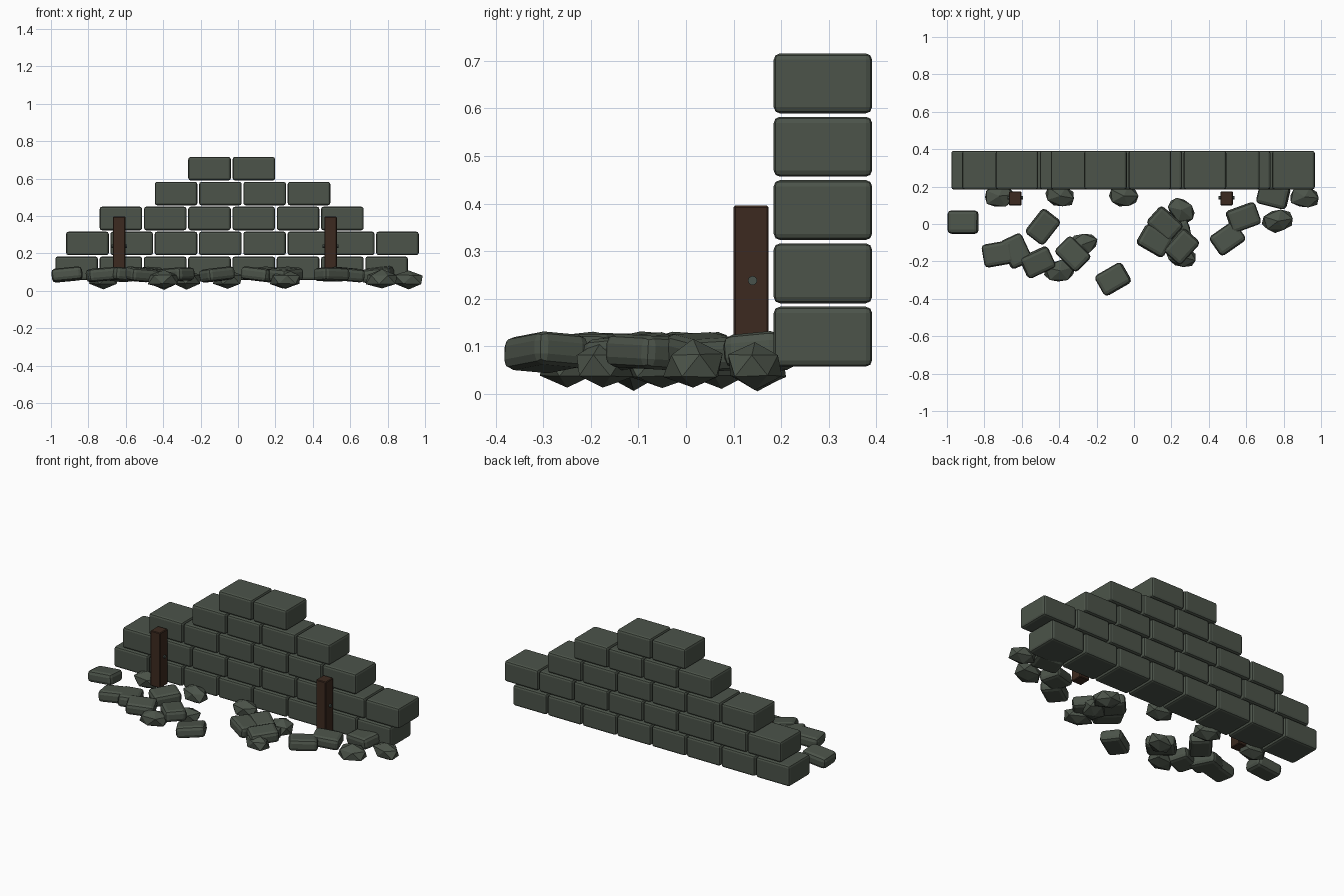
import bpy, bmesh, math, random
from mathutils import Matrix, Vector, Euler

if "Cube" in bpy.data.objects:
    bpy.data.objects.remove(bpy.data.objects["Cube"])

random.seed(4)


def material(name, rgb):
    m = bpy.data.materials.new(name)
    m.diffuse_color = (*rgb, 1)
    m.use_nodes = True
    m.node_tree.nodes["Principled BSDF"].inputs["Base Color"].default_value = m.diffuse_color
    return m


STONE = material("grey green stone", (0.072, 0.088, 0.068))
WOOD = material("dark wood", (0.046, 0.023, 0.014))
METAL = material("dull metal", (0.066, 0.085, 0.073))


def finish(bm, name, mat):
    me = bpy.data.meshes.new(name)
    bm.to_mesh(me)
    bm.free()
    me.materials.append(mat)
    ob = bpy.data.objects.new(name, me)
    bpy.context.collection.objects.link(ob)
    return ob


def block(name, loc, size, mat, bevel, rot=(0, 0, 0), segments=2):
    """Box with softened edges."""
    bm = bmesh.new()
    bmesh.ops.create_cube(bm, size=1, matrix=Matrix.Diagonal((*size, 1)))
    bmesh.ops.bevel(bm, geom=bm.edges[:], offset=bevel, segments=segments,
                    profile=0.5, affect='EDGES')
    ob = finish(bm, name, mat)
    ob.location = loc
    ob.rotation_euler = [math.radians(a) for a in rot]
    return ob


def rock(name, x, y, turn, z=0.06):
    """Low-poly squashed stone."""
    bm = bmesh.new()
    bmesh.ops.create_icosphere(bm, subdivisions=1, radius=1)
    for v in bm.verts:
        v.co *= random.uniform(0.9, 1.08)
    bmesh.ops.scale(bm, vec=(0.092, 0.066, 0.052), verts=bm.verts)
    ob = finish(bm, name, STONE)
    ob.location = (x, y, z)
    ob.rotation_euler = (0, 0, math.radians(turn))


# Stepped wall: first brick centre and number of bricks in each course
PITCH = 0.2368
courses = [(-0.863, 8), (-0.805, 8), (-0.626, 6), (-0.331, 4), (-0.152, 2)]
for row, (start, count) in enumerate(courses):
    for i in range(count):
        block(f"wall_brick_{row}_{i}",
              (start + i * PITCH, 0.288, 0.12 + row * 0.1332),
              (0.228, 0.207, 0.126), STONE, 0.013)

# Wooden posts with a metal pin through each
for side, x in (("left", -0.635), ("right", 0.495)):
    block(f"{side}_post", (x, 0.137, 0.226), (0.067, 0.074, 0.34), WOOD, 0.004, segments=1)
    bm = bmesh.new()
    bmesh.ops.create_cone(bm, cap_ends=True, segments=8, radius1=0.01, radius2=0.01,
                          depth=0.084,
                          matrix=Matrix.Translation((x, 0.14, 0.238)) @ Matrix.Rotation(math.pi / 2, 4, 'Y'))
    finish(bm, f"{side}_post_pin", METAL)

# Fallen slabs: x, y, turn in degrees
slabs = [(-0.914, 0.01, 0), (-0.725, -0.16, 10), (-0.63, -0.145, -65),
         (-0.515, -0.205, 25), (-0.487, -0.015, 52), (-0.327, -0.16, -45),
         (-0.112, -0.295, 30), (0.11, -0.09, -30), (0.165, 0.0, -42),
         (0.255, -0.12, 48), (0.5, -0.078, 35), (0.585, 0.035, 20),
         (0.745, 0.155, -14)]
for i, (x, y, turn) in enumerate(slabs):
    tilt = (random.uniform(-7, 7), random.uniform(-7, 7), turn)
    block(f"fallen_slab_{i}", (x, y, 0.087), (0.165, 0.125, 0.07), STONE, 0.021, tilt)

# Loose rocks: x, y, turn in degrees
rocks = [(-0.72, 0.15, 5), (-0.395, 0.15, -10), (-0.055, 0.15, 0),
         (0.255, 0.075, -40), (0.77, 0.015, 10), (0.913, 0.145, -5),
         (-0.275, -0.11, 20), (-0.395, -0.25, 15), (0.255, -0.175, -15),
         (0.24, -0.05, 60)]
for i, (x, y, turn) in enumerate(rocks):
    rock(f"loose_rock_{i}", x, y, turn, 0.06)
